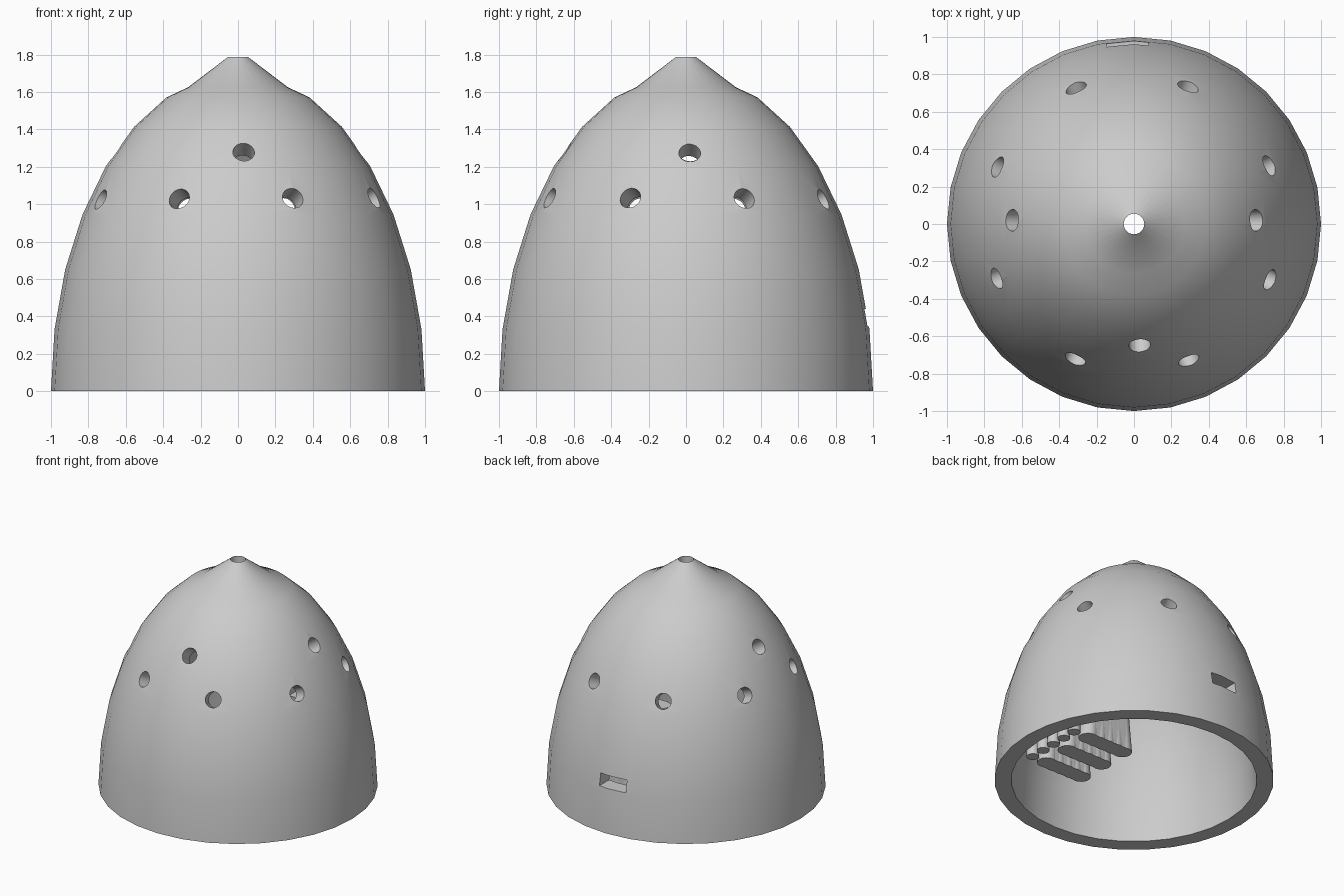
import bpy
import bmesh
from math import sin, cos, radians, pi
from mathutils import Vector, Matrix

SIDES = 32
OUT_H, IN_R, IN_H = 1.70, 0.88, 1.58
BORE = 0.055

cube = bpy.data.objects.get("Cube")
if cube:
    bpy.data.objects.remove(cube, do_unlink=True)

grey = bpy.data.materials.new("plain grey")
grey.use_nodes = True
colour = (0.6, 0.6, 0.6, 1)
grey.diffuse_color = colour
grey.node_tree.nodes["Principled BSDF"].inputs["Base Color"].default_value = colour


def make_object(name, bm):
    bmesh.ops.recalc_face_normals(bm, faces=bm.faces)
    mesh = bpy.data.meshes.new(name)
    bm.to_mesh(mesh)
    bm.free()
    mesh.materials.append(grey)
    obj = bpy.data.objects.new(name, mesh)
    bpy.context.collection.objects.link(obj)
    return obj


def activate(obj):
    bpy.ops.object.select_all(action='DESELECT')
    obj.select_set(True)
    bpy.context.view_layer.objects.active = obj


def smooth(obj):
    activate(obj)
    bpy.ops.object.shade_smooth_by_angle(angle=radians(30))


def arc(radius, height, steps):
    """Quarter ellipse sampled like a sphere's rings."""
    return [(radius * cos(i * 2 * pi / SIDES), height * sin(i * 2 * pi / SIDES))
            for i in range(steps)]


# Dome shell: outer ellipse, cone tip, central bore, inner ellipse
outer = arc(1, OUT_H, 7) + [(0.267, 1.625), (0.06, 1.782), (BORE, 1.787)]
inner = [(BORE, 1.575)] + arc(IN_R, IN_H, 8)[::-1]
profile = outer + inner
bm = bmesh.new()
rings = []
for k in range(SIDES):
    a = 2 * pi * k / SIDES
    rings.append([bm.verts.new((r * cos(a), r * sin(a), z)) for r, z in profile])
for k in range(SIDES):
    here, there = rings[k], rings[(k + 1) % SIDES]
    for i in range(len(profile)):
        j = (i + 1) % len(profile)
        bm.faces.new((here[i], there[i], there[j], here[j]))
dome = make_object("dome_shell", bm)

# Cutters: round holes drilled square to the surface
cut = bmesh.new()


def drill(x, y, z):
    normal = Vector((x, y, z / OUT_H ** 2)).normalized()
    turn = normal.to_track_quat('Z', 'Y').to_matrix().to_4x4()
    centre = Vector((x, y, z)) - normal * 0.05
    bmesh.ops.create_cone(cut, cap_ends=True, segments=28, radius1=0.058,
                          radius2=0.058, depth=0.4,
                          matrix=Matrix.Translation(centre) @ turn)


for k in range(8):
    a = radians(22.5 + 45 * k)
    drill(-0.012 + 0.795 * cos(a), 0.008 + 0.795 * sin(a), 1.03)
for x, y in ((-0.65, 0.02), (0.655, 0.02), (0.03, -0.645)):
    drill(x, y, 1.275)

# Cutter: rectangular slot at the back
bmesh.ops.create_cube(cut, size=1, matrix=Matrix.Translation((-0.035, 0.95, 0.393))
                      @ Matrix.Diagonal((0.225, 0.4, 0.095, 1)))
cutter = make_object("hole_cutter", cut)
cutter.hide_render = True

mod = dome.modifiers.new("holes", 'BOOLEAN')
mod.operation = 'DIFFERENCE'
mod.solver = 'EXACT'
mod.object = cutter
activate(dome)
bpy.ops.object.modifier_apply(modifier=mod.name)
bpy.data.objects.remove(cutter, do_unlink=True)
smooth(dome)


# Ribbed blocks and round pegs standing inside the dome
def post(bm, x, y, r1, r2, height, lean=0):
    made = bmesh.ops.create_cone(bm, cap_ends=True, segments=16, radius1=r1, radius2=r2,
                                 depth=height, matrix=Matrix.Translation((x, y, height / 2)))
    for v in made["verts"]:
        v.co.x += lean * v.co.z


for n, y in enumerate((0.25, 0.02, -0.21)):
    bm = bmesh.new()
    core = bmesh.ops.create_cube(bm, size=1, matrix=Matrix.Translation((0.48, y, 0.23))
                                 @ Matrix.Diagonal((0.32, 0.13, 0.46, 1)))
    for v in core["verts"]:
        if v.co.z > 0.1:
            v.co.x = 0.48 + (v.co.x - 0.48) * 0.8
    for k in range(-2, 3):
        post(bm, 0.48 + 0.08 * k, y, 0.07, 0.06, 0.46, -0.035 * k)
    smooth(make_object("ribbed_block_%d" % (n + 1), bm))

bm = bmesh.new()
for k in range(5):
    post(bm, 0.77, 0.25 - 0.115 * k, 0.046, 0.04, 0.46)
smooth(make_object("round_pegs", bm))
